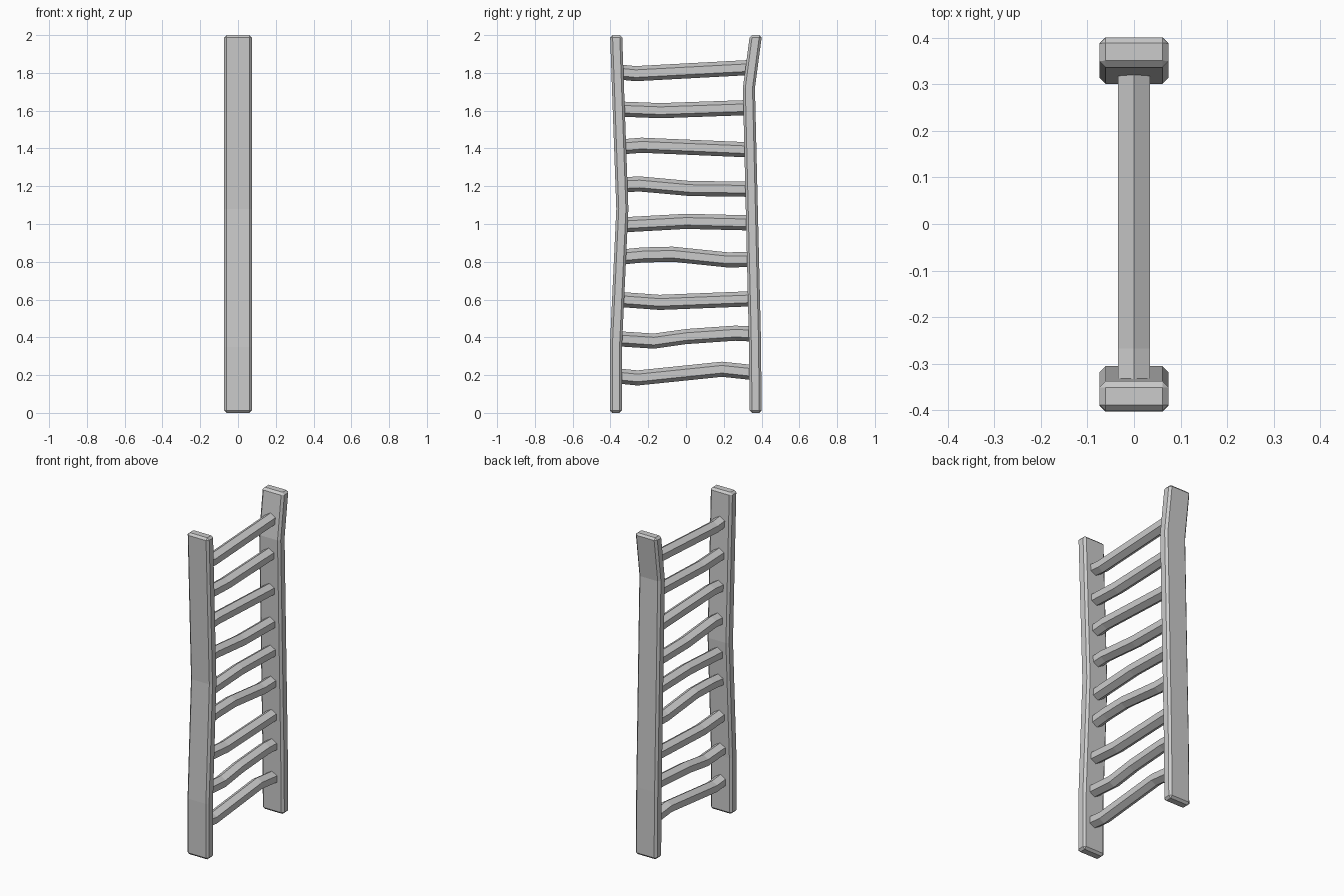
import bpy, math

if "Cube" in bpy.data.objects:
    bpy.data.objects.remove(bpy.data.objects["Cube"])


def sweep(name, rings):
    """Join equal-sized rings of points into a capped flat-shaded tube."""
    n = len(rings[0])
    verts = [p for ring in rings for p in ring]
    faces = [list(range(n))[::-1], list(range(len(verts) - n, len(verts)))]
    for r in range(len(rings) - 1):
        for i in range(n):
            a, b = r * n + i, r * n + (i + 1) % n
            faces.append([a, b, b + n, a + n])
    mesh = bpy.data.meshes.new(name)
    mesh.from_pydata(verts, [], faces)
    obj = bpy.data.objects.new(name, mesh)
    bpy.context.collection.objects.link(obj)
    return obj


def rail_y(path, z):
    for (y0, z0), (y1, z1) in zip(path, path[1:]):
        if z <= z1:
            return y0 + (y1 - y0) * (z - z0) / (z1 - z0)


# Side rails: bent planks with chamfered edges
HX, HY = 0.074, 0.032
left = [(-0.371, 0), (-0.371, 0.35), (-0.337, 1.08), (-0.37, 2)]
right = [(0.369, 0), (0.364, 0.42), (0.333, 1.72), (0.37, 2)]
for name, path in (("left_rail", left), ("right_rail", right)):
    rail = sweep(name, [[(-HX, y - HY, z), (HX, y - HY, z),
                         (HX, y + HY, z), (-HX, y + HY, z)] for y, z in path])
    bevel = rail.modifiers.new("chamfer", 'BEVEL')
    bevel.width = 0.013
    bevel.segments = 1
    bevel.limit_method = 'ANGLE'
    bevel.angle_limit = math.radians(40)

# Rungs: end height, kinks (y, z), end height
rungs = [
    (0.195, [(-0.257, 0.185), (0.19, 0.231)], 0.214),
    (0.392, [(-0.17, 0.380), (0.0, 0.404), (0.26, 0.422)], 0.418),
    (0.600, [(-0.14, 0.585)], 0.604),
    (0.826, [(-0.23, 0.836), (-0.07, 0.840), (0.22, 0.810)], 0.812),
    (0.996, [(0.0, 1.014)], 1.006),
    (1.208, [(-0.246, 1.212), (0.02, 1.188)], 1.184),
    (1.409, [(-0.235, 1.417)], 1.393),
    (1.608, [(-0.135, 1.600)], 1.616),
    (1.804, [(-0.267, 1.796)], 1.828),
]
R = 0.04
for k, (z0, kinks, z1) in enumerate(rungs):
    # ends sink slightly into the rails
    path = ([(rail_y(left, z0) + 0.015, z0)] + kinks
            + [(rail_y(right, z1) - 0.015, z1)])
    angles = [math.radians(90 + 60 * i) for i in range(6)]
    sweep(f"rung_{k + 1}", [[(R * math.cos(a), y, z + R * math.sin(a))
                             for a in reversed(angles)] for y, z in path])
